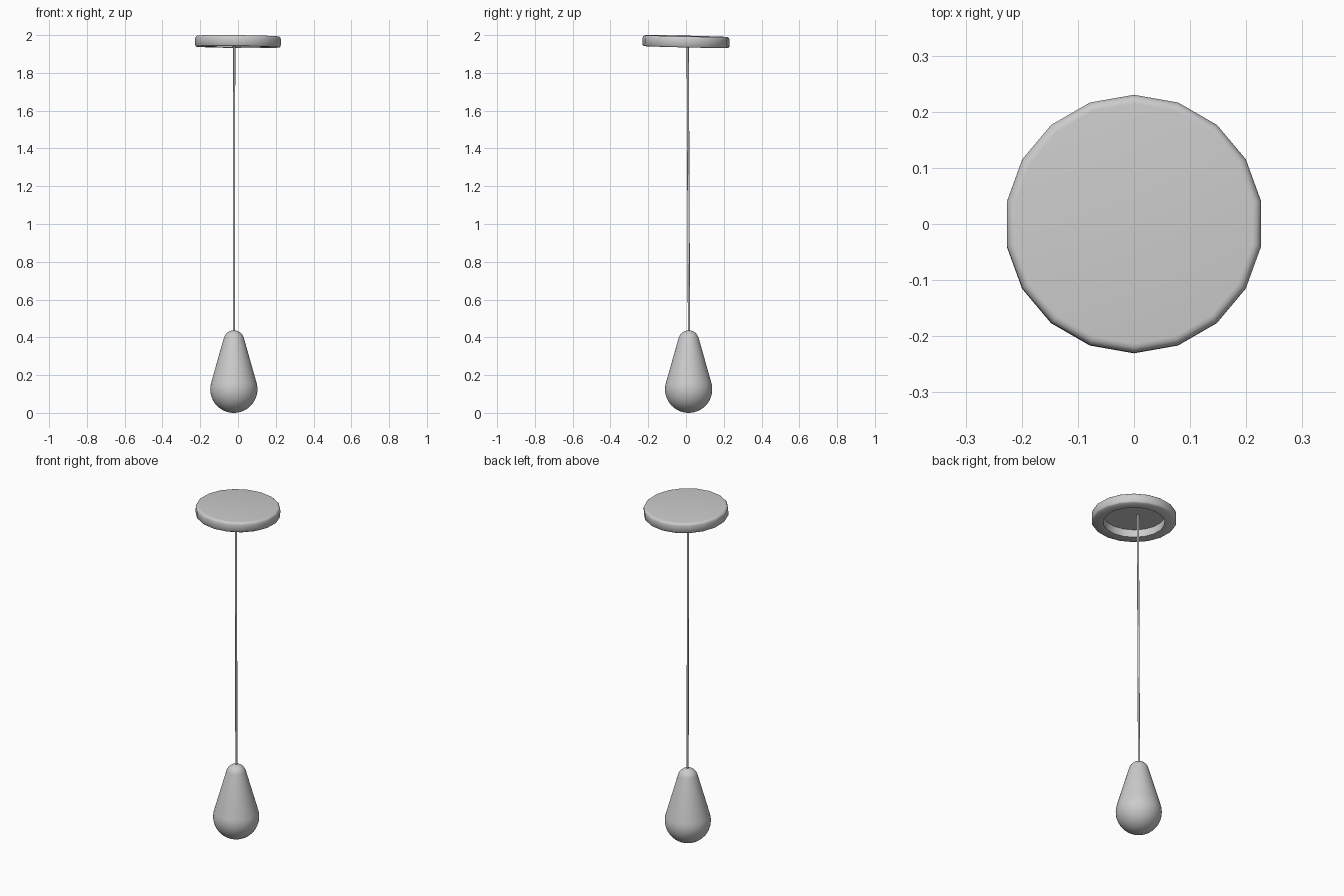
import bpy, bmesh, math
from mathutils import Vector

if "Cube" in bpy.data.objects:
    bpy.data.objects.remove(bpy.data.objects["Cube"])


def lathe(name, profile, sides, start=0.0, angle=40):
    """Revolve (radius, z) points around z; radius 0 makes a pole."""
    bm = bmesh.new()
    rings = []
    for r, z in profile:
        if r < 1e-6:
            rings.append([bm.verts.new((0, 0, z))])
        else:
            rings.append([bm.verts.new((r * math.cos(start + 2 * math.pi * i / sides),
                                        r * math.sin(start + 2 * math.pi * i / sides), z))
                          for i in range(sides)])
    for a, b in zip(rings, rings[1:]):
        for i in range(sides):
            j = (i + 1) % sides
            if len(a) == 1:
                bm.faces.new((a[0], b[j], b[i]))
            elif len(b) == 1:
                bm.faces.new((a[i], a[j], b[0]))
            else:
                bm.faces.new((a[i], a[j], b[j], b[i]))
    bmesh.ops.recalc_face_normals(bm, faces=bm.faces)
    mesh = bpy.data.meshes.new(name)
    bm.to_mesh(mesh)
    bm.free()
    obj = bpy.data.objects.new(name, mesh)
    bpy.context.collection.objects.link(obj)
    bpy.ops.object.select_all(action='DESELECT')
    obj.select_set(True)
    bpy.context.view_layer.objects.active = obj
    bpy.ops.object.shade_smooth_by_angle(angle=math.radians(angle))
    return obj


# ceiling canopy: 18-sided shallow cup with softened rim, hanging slightly tilted
R, H, INNER, DEPTH = 0.23, 0.029, 0.168, 0.045
canopy = lathe("ceiling_canopy", [
    (0, -H + DEPTH), (INNER, -H + DEPTH), (INNER, -H),
    (R - 0.006, -H), (R, -H + 0.006),
    (R, H - 0.014), (R - 0.003, H - 0.006), (R - 0.009, H - 0.001),
    (R - 0.016, H), (0, H)], 18, math.pi / 2, 50)
canopy.location = (0, 0, 1.966)
canopy.rotation_euler = (math.radians(-1.3), math.radians(0.6), 0)

# teardrop weight: two spheres joined by their tangent cone
X, Y = -0.022, 0.014
z1, r1, z2, r2 = 0.125, 0.125, 0.382, 0.055
tangent = math.asin((r1 - r2) / (z2 - z1))
profile = []
for i in range(15):
    a = -math.pi / 2 + (tangent + math.pi / 2) * i / 14
    profile.append((r1 * math.cos(a), z1 + r1 * math.sin(a)))
for i in range(9):
    a = tangent + (math.pi / 2 - tangent) * i / 8
    profile.append((r2 * math.cos(a), z2 + r2 * math.sin(a)))
weight = lathe("teardrop_weight", profile, 48)
weight.location = (X, Y, 0)

# cord: thin rod from the canopy recess down into the weight
top, bottom = Vector((-0.02, 0.009, 1.985)), Vector((X, 0.016, 0.42))
length = (top - bottom).length
cord = lathe("cord", [(0, 0), (0.006, 0), (0.006, length), (0, length)], 10, 0, 60)
cord.location = bottom
cord.rotation_euler = (top - bottom).to_track_quat('Z', 'Y').to_euler()
